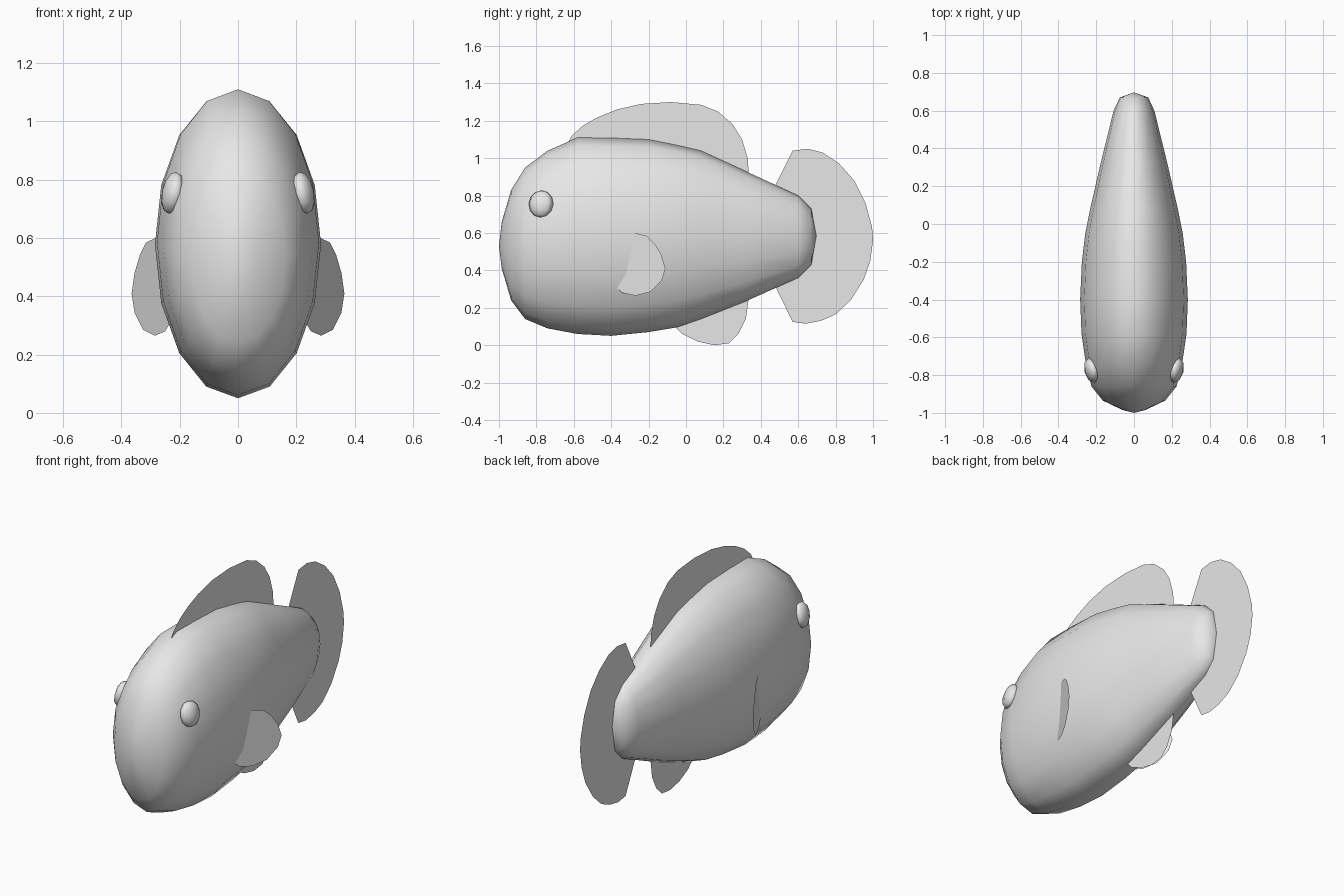
import bpy, bmesh, math
from mathutils import Matrix, Vector

grey = bpy.data.materials.new("pale grey")
grey.diffuse_color = (0.8, 0.8, 0.8, 1)


def finish(bm, name, smooth=False):
    me = bpy.data.meshes.new(name)
    bm.to_mesh(me)
    bm.free()
    me.materials.append(grey)
    for p in me.polygons:
        p.use_smooth = smooth
    ob = bpy.data.objects.new(name, me)
    bpy.context.collection.objects.link(ob)
    return ob


# Body: elliptical rings along y as (y, bottom, top, half width)
RINGS = [(-0.985, 0.41, 0.66, 0.06), (-0.935, 0.24, 0.83, 0.165),
         (-0.86, 0.14, 0.95, 0.225), (-0.74, 0.09, 1.04, 0.255),
         (-0.58, 0.06, 1.11, 0.278), (-0.40, 0.05, 1.108, 0.285),
         (-0.20, 0.07, 1.10, 0.276), (-0.05, 0.095, 1.07, 0.258),
         (0.08, 0.14, 1.04, 0.232), (0.32, 0.235, 0.93, 0.177),
         (0.60, 0.36, 0.80, 0.108), (0.67, 0.43, 0.73, 0.075)]
SEG = 16
bm = bmesh.new()
loops = []
for y, lo, hi, w in RINGS:
    loops.append([bm.verts.new((w * math.sin(a), y, (lo + hi) / 2 + (hi - lo) / 2 * math.cos(a)))
                  for a in (2 * math.pi * i / SEG for i in range(SEG))])
for a, b in zip(loops, loops[1:]):
    for i in range(SEG):
        j = (i + 1) % SEG
        bm.faces.new((a[i], a[j], b[j], b[i]))
# Close the snout and the tail root with a fan
for ring, tip in ((loops[0], (0, -1.0, 0.53)), (loops[-1], (0, 0.697, 0.585))):
    v = bm.verts.new(tip)
    for i in range(SEG):
        bm.faces.new((ring[i], ring[(i + 1) % SEG], v))
bmesh.ops.recalc_face_normals(bm, faces=bm.faces[:])
finish(bm, "body", True)


def fin(name, outline, x_at=lambda y: 0.0):
    """Flat sheet from a (y, z) outline."""
    bm = bmesh.new()
    bm.faces.new([bm.verts.new((x_at(y), y, z)) for y, z in outline])
    bmesh.ops.triangulate(bm, faces=bm.faces[:])
    return finish(bm, name)


# Fins on the centre line
fin("dorsal_fin", [(-0.64, 1.07), (-0.61, 1.12), (-0.55, 1.175), (-0.47, 1.22), (-0.37, 1.26),
                   (-0.24, 1.29), (-0.08, 1.30), (0.08, 1.285), (0.17, 1.25), (0.25, 1.18),
                   (0.30, 1.10), (0.33, 1.0), (0.335, 0.92), (0.0, 0.95), (-0.5, 1.0)])
fin("tail_fin", [(0.48, 0.86), (0.57, 1.04), (0.65, 1.05), (0.73, 1.03), (0.82, 0.97), (0.90, 0.88),
                 (0.96, 0.76), (0.995, 0.63), (1.0, 0.56), (0.985, 0.45), (0.95, 0.35), (0.88, 0.24),
                 (0.80, 0.165), (0.72, 0.13), (0.64, 0.115), (0.57, 0.125), (0.48, 0.31), (0.46, 0.58)])
fin("anal_fin", [(-0.06, 0.10), (-0.02, 0.06), (0.06, 0.02), (0.15, 0.0), (0.23, 0.01),
                 (0.28, 0.06), (0.32, 0.14), (0.335, 0.25), (0.1, 0.24)])

# Paired side fins, swept outward to the rear, and eyes
for side, s in (("right", 1), ("left", -1)):
    fin(side + "_side_fin", [(-0.37, 0.305), (-0.34, 0.28), (-0.27, 0.265), (-0.19, 0.285),
                             (-0.13, 0.345), (-0.11, 0.41), (-0.13, 0.48), (-0.165, 0.54),
                             (-0.21, 0.585), (-0.275, 0.60), (-0.34, 0.52), (-0.37, 0.42)],
        lambda y: s * (0.285 + 0.5 * (y + 0.27)))
    bm = bmesh.new()
    bmesh.ops.create_uvsphere(bm, u_segments=8, v_segments=6, radius=1)
    turn = Matrix.Rotation(-0.25 * s, 4, 'Z') @ Matrix.Rotation(-0.2 * s, 4, 'Y')
    place = Matrix.Translation(Vector((0.225 * s, -0.775, 0.755)))
    shape = Matrix.Diagonal((0.036, 0.068, 0.073, 1))
    bmesh.ops.transform(bm, matrix=place @ turn @ shape, verts=bm.verts[:])
    finish(bm, side + "_eye", True)
